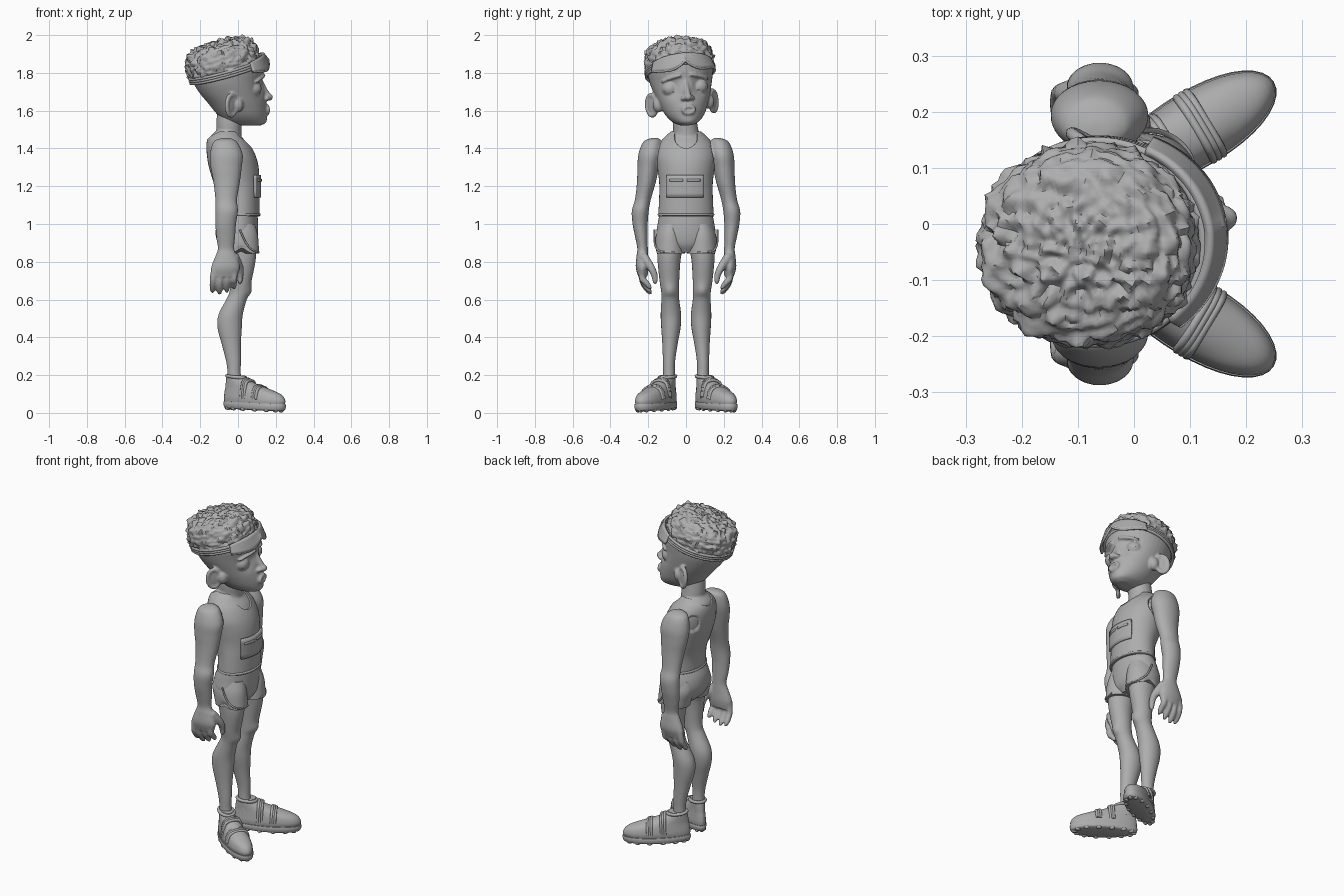
import bpy, bmesh, math, random
from mathutils import Vector, Matrix, noise

random.seed(4)
if "Cube" in bpy.data.objects:
    bpy.data.objects.remove(bpy.data.objects["Cube"])

clay = bpy.data.materials.new("clay grey")
clay.use_nodes = True
GREY = (0.42, 0.42, 0.42, 1)
clay.diffuse_color = GREY
clay.node_tree.nodes["Principled BSDF"].inputs["Base Color"].default_value = GREY
ID = Matrix.Identity(4)
T = Matrix.Translation
SIDES = (("left", ID), ("right", Matrix.Diagonal((1, -1, 1, 1))))


def rot(deg, axis):
    return Matrix.Rotation(math.radians(deg), 4, axis)


def finish(name, bm, M=ID):
    bm.transform(M)
    bmesh.ops.recalc_face_normals(bm, faces=bm.faces[:])
    me = bpy.data.meshes.new(name)
    bm.to_mesh(me)
    bm.free()
    me.materials.append(clay)
    me.shade_smooth()
    me.set_sharp_from_angle(angle=math.radians(50))
    ob = bpy.data.objects.new(name, me)
    bpy.context.collection.objects.link(ob)
    return ob


def loft(name, rings, M=ID, n=40, sub=5, bumps=(), flare=0, grow=0, rough=0):
    """Smooth stack of ovals; ring = height, front x, back x, centre y, half width."""
    R = [Vector(r) for r in rings]
    R = [2 * R[0] - R[1]] + R + [2 * R[-1] - R[-2]]
    path = []
    for a, b, c, d in zip(R, R[1:], R[2:], R[3:]):
        for i in range(sub):
            t = i / sub
            path.append(0.5 * (2 * b + (c - a) * t + (2 * a - 5 * b + 4 * c - d) * t**2
                               + (3 * b - a - 3 * c + d) * t**3))
    path.append(R[-2])
    bm = bmesh.new()
    loops = []
    for z, front, back, cy, hw in path:
        loop = []
        for k in range(n):
            a = math.tau * k / n
            x = (front + back) / 2 + ((front - back) / 2 + grow) * math.cos(a)
            y = cy + (hw + grow) * math.sin(a) * (1 + flare * x)
            p = Vector((x, y, z))
            for centre, radius, push in bumps:
                p += Vector(push) * math.exp(-((p - Vector(centre)).length / radius) ** 2)
            if rough:
                out = Vector((x, y, z * 1.5)).normalized()
                p += out * rough * (2 * abs(noise.noise(p * 26)) + noise.noise(p * 55) - 0.4)
            loop.append(bm.verts.new(p))
        loops.append(loop)
    for lo, hi in zip(loops, loops[1:]):
        for k in range(n):
            j = (k + 1) % n
            bm.faces.new((lo[k], lo[j], hi[j], hi[k]))
    bm.faces.new(loops[0][::-1])
    bm.faces.new(loops[-1])
    return finish(name, bm, M)


def ball(name, centre, size, M=ID):
    bm = bmesh.new()
    bmesh.ops.create_icosphere(bm, subdivisions=3, radius=1)
    return finish(name, bm, M @ T(centre) @ Matrix.Diagonal((*size, 1)))


def tube(name, points, radii, M=ID, cyclic=False):
    cu = bpy.data.curves.new(name, "CURVE")
    cu.dimensions = "3D"
    cu.bevel_depth, cu.bevel_resolution, cu.use_fill_caps = 1, 3, True
    cu.materials.append(clay)
    sp = cu.splines.new("NURBS")
    sp.points.add(len(points) - 1)
    for i, p in enumerate(points):
        sp.points[i].co = (*(M @ Vector(p)), 1)
        sp.points[i].radius = radii if isinstance(radii, float) else radii[i]
    sp.use_cyclic_u, sp.use_endpoint_u, sp.order_u = cyclic, not cyclic, 3
    sp.resolution_u = 6
    ob = bpy.data.objects.new(name, cu)
    bpy.context.collection.objects.link(ob)
    return ob


def hoop(name, rx, ry, r, M):
    pts = [(rx * math.cos(a), ry * math.sin(a), 0) for a in (math.tau * k / 20 for k in range(20))]
    return tube(name, pts, r, M, True)


def sheet(name, f, thick, M=ID, nu=32, nv=5):
    bm = bmesh.new()
    g = [[bm.verts.new(f(2 * i / nu - 1, j / nv)) for j in range(nv + 1)] for i in range(nu + 1)]
    for i in range(nu):
        for j in range(nv):
            bm.faces.new((g[i][j], g[i + 1][j], g[i + 1][j + 1], g[i][j + 1]))
    ob = finish(name, bm, M)
    mod = ob.modifiers.new("thickness", "SOLIDIFY")
    mod.thickness, mod.offset = thick, 0
    return ob


def select(parts):
    bpy.ops.object.select_all(action="DESELECT")
    for p in parts:
        p.select_set(True)
    bpy.context.view_layer.objects.active = parts[0]


def blend(name, parts, voxel):
    """Fuse parts into one soft skin."""
    select(parts)
    bpy.ops.object.convert(target="MESH")
    bpy.ops.object.join()
    ob = bpy.context.view_layer.objects.active
    ob.name = name
    mod = ob.modifiers.new("fuse", "REMESH")
    mod.mode, mod.voxel_size, mod.use_smooth_shade = "VOXEL", voxel, True
    mod = ob.modifiers.new("soften", "SMOOTH")
    mod.iterations = 3


# Torso, neck, arms and hands become one skin
TORSO = [(0.96, .09, -.09, 0, .135), (1.04, .105, -.085, 0, .138), (1.14, .105, -.09, 0, .133),
         (1.22, .105, -.12, 0, .133), (1.3, .1, -.145, 0, .143), (1.36, .085, -.155, 0, .148),
         (1.42, .055, -.158, 0, .133), (1.46, .02, -.148, 0, .105), (1.49, -.005, -.12, 0, .07)]
skin = [loft("torso", TORSO),
        loft("neck", [(1.4, .02, -.12, 0, .08), (1.48, .018, -.115, 0, .068),
                      (1.53, .02, -.115, -.005, .065), (1.6, .02, -.11, -.01, .06)])]
ARM = [(1.455, -.04, -.09, .165, .02), (1.435, -.005, -.13, .178, .048), (1.37, .025, -.148, .19, .062),
       (1.3, .02, -.145, .2, .057), (1.22, .01, -.13, .21, .05), (1.13, -.005, -.12, .228, .042),
       (1.07, 0, -.12, .242, .045), (1, -.01, -.12, .243, .04), (.93, -.015, -.115, .236, .033),
       (.87, -.02, -.107, .23, .028), (.83, -.005, -.12, .231, .031), (.77, .01, -.142, .232, .034),
       (.72, -.005, -.135, .228, .024)]
for side, S in SIDES:
    skin.append(loft("arm", ARM, S))
    for i in range(4):
        x = -.125 + .035 * i
        tip = .655 - .02 * math.sin(i + .6)
        skin.append(tube("finger", [(x, .235, .77), (x * 1.05, .236, .71), (x * 1.08, .215, tip + .03),
                                    (x * 1.08, .19, tip), (x * 1.08, .185, tip - .01)],
                         [.018, .018, .017, .014, .004], S))
    skin.append(tube("thumb", [(-.02, .225, .83), (.01, .19, .78), (.012, .165, .73),
                               (.01, .163, .69), (.01, .163, .68)], [.024, .022, .018, .014, .004], S))
blend("body_skin", skin, .007)

# Singlet, with neck and arm openings carved out
singlet = loft("singlet", TORSO[1:], grow=.009)
cutters = [ball("neck_cut", (.06, 0, 1.49), (.12, .073, .09)), ball("nape_cut", (-.1, 0, 1.5), (.16, .07, .055))]
for side, S in SIDES:
    cutters += [ball("arm_cut", (-.04, .225, 1.39), (.11, .103, .13), S),
                ball("shoulder_blade_cut", (-.17, .155, 1.36), (.08, .085, .1), S)]
for c in cutters:
    mod = singlet.modifiers.new("opening", "BOOLEAN")
    mod.operation, mod.object, mod.solver = "DIFFERENCE", c, "EXACT"
select([singlet])
bpy.ops.object.convert(target="MESH")
for c in cutters:
    bpy.data.objects.remove(c)
singlet.data.set_sharp_from_angle(angle=math.radians(50))
hoop("singlet_hem", .104, .145, .007, T((.01, 0, 1.05)))


# Race bib on the chest
def bib_point(y, z, lift):
    return (-.01 + lift + .126 * math.sqrt(1 - (y / .16) ** 2), y, z)


sheet("race_bib", lambda u, v: bib_point(.095 * u - .005, 1.14 + .12 * v, 0), .012)
for y in (-.05, .04):
    sheet("bib_stripe", lambda u, v: bib_point(y + .035 * u, 1.225 + .012 * v, .006), .008, nu=8, nv=1)

# Shorts
loft("shorts_hips", [(.85, .07, -.06, 0, .07), (.89, .095, -.1, 0, .135), (.94, .105, -.118, 0, .157),
                     (1, .106, -.112, 0, .15), (1.055, .103, -.085, 0, .14)])
for side, S in SIDES:
    loft(side + "_shorts_leg", [(.843, .112, -.075, .086, .08), (.88, .11, -.085, .086, .078),
                                (.94, .105, -.1, .085, .074), (1, .09, -.09, .08, .06)],
         S, bumps=[((.02, .17, .84), .035, (0, -.01, .03))])
    tube(side + "_shorts_hem", [(.11, .06, .85), (.108, .11, .85), (.085, .145, .856), (.055, .163, .88),
                                (.03, .168, .92), (.01, .166, .97)], .005, S)

# Legs
LEG = [(.96, .08, -.09, .08, .065), (.87, .095, -.07, .086, .066), (.8, .092, -.05, .09, .06),
       (.7, .072, -.042, .088, .052), (.64, .063, -.045, .084, .047), (.6, .046, -.062, .083, .047),
       (.52, .025, -.103, .08, .054), (.45, .02, -.108, .08, .051), (.36, .015, -.085, .085, .04),
       (.27, .015, -.062, .09, .032), (.2, .015, -.055, .09, .031), (.12, .03, -.06, .09, .035)]
for side, S in SIDES:
    loft(side + "_leg", LEG, S, bumps=[((.07, .085, .645), .03, (.008, 0, 0))])

# Shoes turned outward, with soles, lugs, straps and collars
SOLE = [(.012, .17, -.165, 0, .054), (.018, .184, -.18, 0, .064), (.035, .19, -.188, 0, .068),
        (.05, .188, -.186, 0, .066)]
UPPER = [(.045, .183, -.183, 0, .061), (.07, .185, -.186, 0, .064), (.1, .16, -.184, 0, .06),
         (.125, .09, -.18, 0, .054), (.15, .005, -.178, 0, .048), (.175, -.055, -.175, 0, .043),
         (.19, -.07, -.168, 0, .038)]
for side, S in SIDES:
    F = S @ T((.085, .155, .004)) @ rot(31, "Z") @ rot(2.5, "Y")
    loft(side + "_sole", SOLE, F, flare=.8)
    loft(side + "_shoe", UPPER, F, flare=.8)
    hoop(side + "_shoe_collar", .054, .04, .009, F @ T((-.118, 0, .182)) @ rot(4, "Y"))
    for x, h, w in ((.035, .138, .063), (-.04, .17, .056)):
        for k in (-.01, 0, .01):
            tube(side + "_strap", [(x + k, -w, .07), (x + k, -w * .95, h - .025), (x + k, -w * .5, h - k * .4),
                                   (x + k, w * .5, h - k * .4), (x + k, w * .95, h - .025), (x + k, w, .07)],
                 .008, F)
    for k in range(14):
        a = math.tau * k / 14
        x = .165 * math.cos(a)
        ball(side + "_lug", (x, .054 * math.sin(a) * (1 + .8 * x), .017), (.016, .012, .012), F)

# Head, slightly turned and tilted
H = T((-.05, -.018, 1.65)) @ rot(8, "Z") @ rot(4, "X") @ T((.05, 0, -1.65))
HEAD = [(1.522, .125, .0, 0, .03), (1.54, .152, -.065, 0, .068), (1.58, .152, -.11, 0, .103),
        (1.64, .146, -.16, 0, .13), (1.7, .138, -.21, 0, .15), (1.76, .13, -.243, 0, .166),
        (1.82, .132, -.25, 0, .174), (1.87, .12, -.22, 0, .165), (1.92, .05, -.15, 0, .1)]
dents = [((.15, 0, 1.61), .04, (.012, 0, 0)), ((.13, 0, 1.71), .03, (.012, 0, 0))]
face = [ball("nose", (.163, 0, 1.672), (.024, .022, .02), H),
        tube("nose_bridge", [(.12, 0, 1.76), (.135, 0, 1.72), (.158, 0, 1.68)], [.012, .014, .018], H),
        tube("lips", [(.158, .03 * math.cos(a), 1.605 + .019 * math.sin(a))
                      for a in (math.tau * k / 12 for k in range(12))], .01, H, True)]
for side, S in SIDES:
    s = S[1][1]
    dents.append(((.11, .075 * s, 1.725), .045, (-.022, 0, 0)))
    face += [ball("nostril", (.15, .024 * s, 1.667), (.016, .014, .013), H),
             ball("closed_eye", (.07, .079 * s, 1.722), (.045, .044, .042), H),
             tube("brow", [(.135, .025 * s, 1.79), (.125, .07 * s, 1.785), (.08, .125 * s, 1.76)],
                  [.008, .012, .006], H)]
    E = H @ T((-.058, .165 * s, 1.64)) @ rot(-38 * s, "Z") @ rot(90, "X")
    face += [hoop("ear_rim", .035, .055, .012, E), ball("ear_bowl", (0, 0, 0), (.036, .055, .009), E),
             ball("ear_root", (-.02, .135 * s, 1.64), (.03, .03, .04), H)]
blend("head", [loft("skull", HEAD, H, bumps=dents)] + face, .006)
for side, S in SIDES:
    s = S[1][1]
    tube(side + "_eyelid_line", [(.107, .045 * s, 1.708), (.113, .078 * s, 1.699), (.093, .112 * s, 1.71)],
         .003, H)

# Cropped curly hair above a tilted goggle strap
B = H @ T((-.065, 0, 1.81)) @ rot(-16, "Y")
loft("hair", [(-.005, .185, -.19, 0, .17), (.03, .195, -.2, 0, .178), (.08, .19, -.198, 0, .18),
              (.125, .17, -.18, 0, .16), (.15, .13, -.135, 0, .115), (.162, .07, -.07, 0, .06),
              (.164, .01, -.01, 0, .01)], B, n=96, sub=9, rough=.013)
for z in (-.012, 0, .012):
    hoop("goggle_strap", .2, .183, .008, B @ T((0, 0, z)))


# Goggle lens sloping forward, with a notch over the nose
def lens_point(u, v):
    a = math.radians(60) * u
    top = 1.905 - .04 * u * u
    low = 1.868 - .05 * math.sin(math.pi * min(abs(u), .5)) ** .8
    out = .03 * v
    return (-.05 + (.18 + out) * math.cos(a), (.175 + out * .6) * math.sin(a), top + (low - top) * v)


sheet("goggle_lens", lens_point, .014, H)
tube("goggle_frame", [lens_point(k / 12, 1) for k in range(-12, 13)], .007, H)
